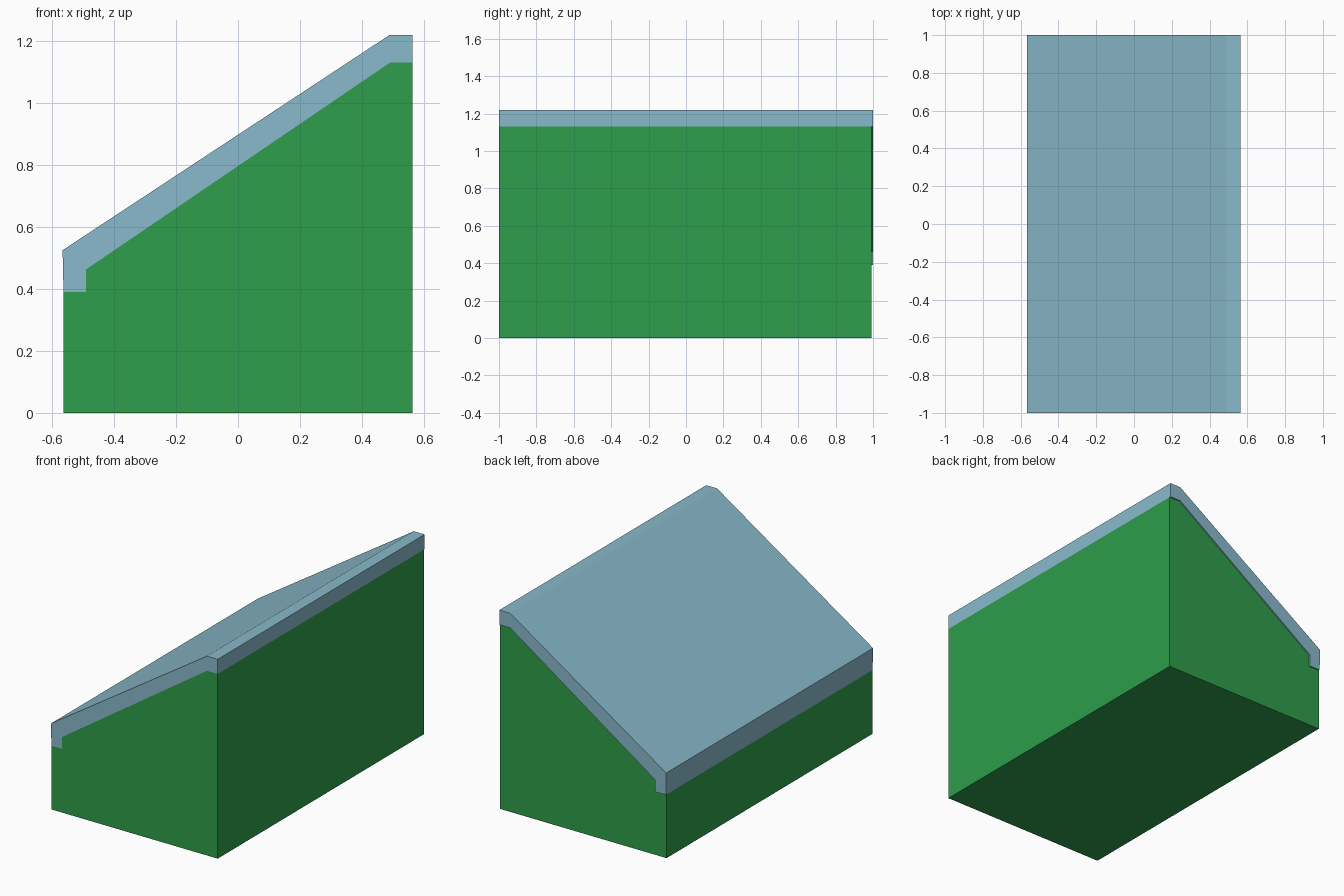
import bpy
import bmesh

if "Cube" in bpy.data.objects:
    bpy.data.objects.remove(bpy.data.objects["Cube"])


def material(name, rgb):
    m = bpy.data.materials.new(name)
    m.diffuse_color = (*rgb, 1.0)
    m.use_nodes = True
    m.node_tree.nodes["Principled BSDF"].inputs["Base Color"].default_value = m.diffuse_color
    return m


def extrude_profile(name, profile, y0, y1, mat):
    """Closed prism from an (x, z) outline, swept along y."""
    bm = bmesh.new()
    face = bm.faces.new([bm.verts.new((x, y0, z)) for x, z in profile])
    swept = bmesh.ops.extrude_face_region(bm, geom=[face])["geom"]
    verts = [g for g in swept if isinstance(g, bmesh.types.BMVert)]
    bmesh.ops.translate(bm, verts=verts, vec=(0, y1 - y0, 0))
    bmesh.ops.recalc_face_normals(bm, faces=bm.faces)
    mesh = bpy.data.meshes.new(name)
    bm.to_mesh(mesh)
    bm.free()
    mesh.materials.append(mat)
    obj = bpy.data.objects.new(name, mesh)
    bpy.context.collection.objects.link(obj)
    return obj


green = material("green", (0.027, 0.342, 0.069))
pale_blue = material("pale blue", (0.25, 0.49, 0.597))

# Line where the roof rests on the body, from the low side to the high side
seam = [(-0.563, 0.39), (-0.49, 0.39), (-0.49, 0.463), (0.49, 1.13), (0.563, 1.13)]

# Wedge-shaped body, stopping just short of the roof at the back
extrude_profile("body", [(0.563, 0), (-0.563, 0)] + seam, -1.0, 0.992, green)

# Sloping roof slab with a flat ridge and a lip over the low side
extrude_profile("roof", seam + [(0.563, 1.22), (0.49, 1.22), (-0.566, 0.525)],
                -1.0, 1.0, pale_blue)
